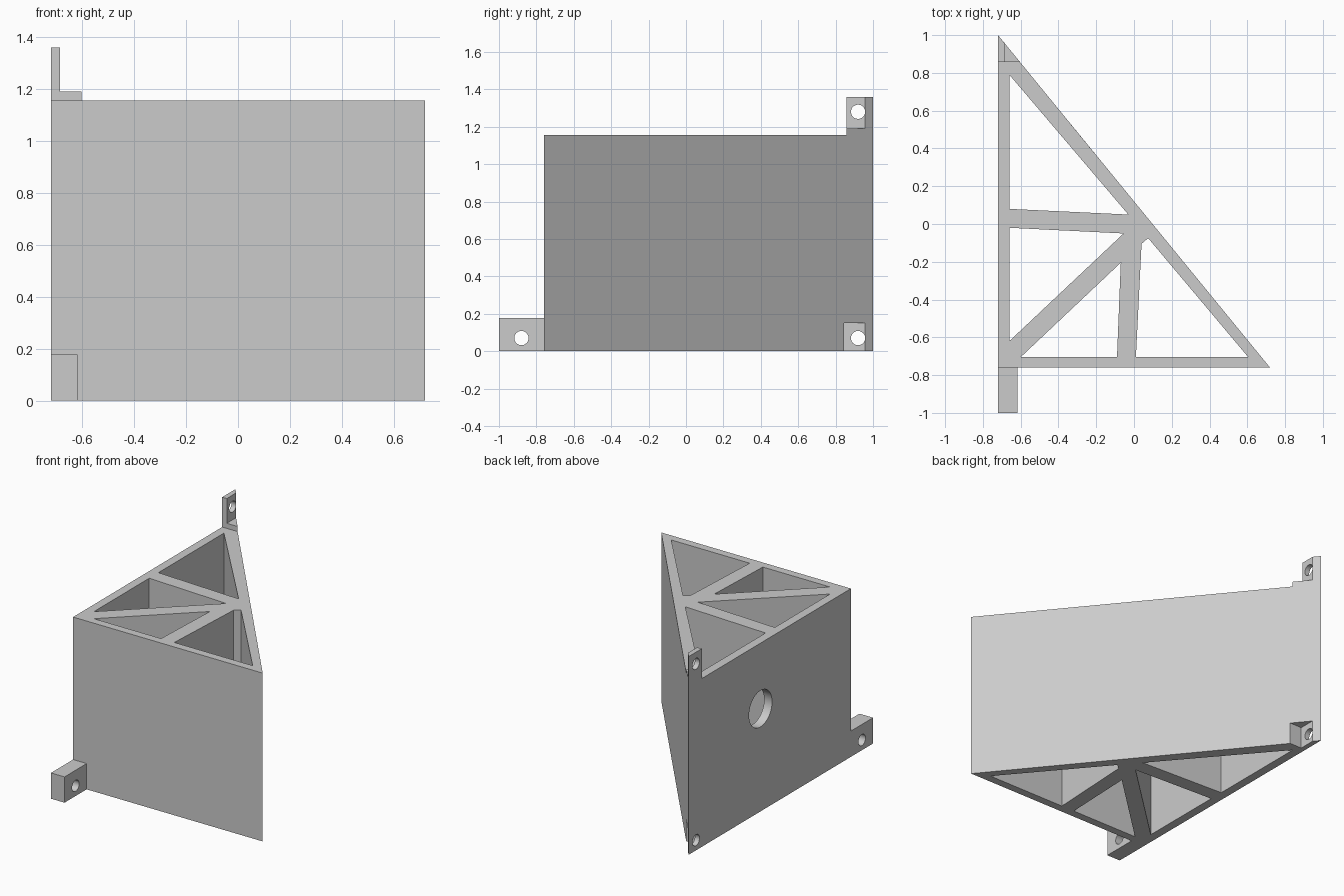
import bpy
import bmesh
from math import radians
from mathutils import Matrix

old = bpy.data.objects.get("Cube")
if old:
    bpy.data.objects.remove(old, do_unlink=True)

grey = bpy.data.materials.new("plain grey")
grey.use_nodes = True
grey.diffuse_color = (0.6, 0.6, 0.6, 1)
grey.node_tree.nodes["Principled BSDF"].inputs["Base Color"].default_value = (0.6, 0.6, 0.6, 1)

# Main dimensions
LEFT, RIGHT = -0.72, 0.72
FRONT, BACK = -0.76, 1.0
TOP = 1.155
SLOPE = (RIGHT - LEFT) / (BACK - FRONT)
TAB = 0.035          # thickness of the mounting tabs


def slant_x(y):
    """x of the slanted wall at depth y."""
    return LEFT + (BACK - y) * SLOPE


def make_object(name, bm):
    bmesh.ops.recalc_face_normals(bm, faces=bm.faces)
    mesh = bpy.data.meshes.new(name)
    bm.to_mesh(mesh)
    bm.free()
    mesh.materials.append(grey)
    obj = bpy.data.objects.new(name, mesh)
    bpy.context.collection.objects.link(obj)
    return obj


def prism(name, outline, z0, z1):
    """Upright prism from an outline in plan."""
    bm = bmesh.new()
    base = bm.faces.new([bm.verts.new((x, y, z0)) for x, y in outline])
    top = bmesh.ops.extrude_face_region(bm, geom=[base])["geom"]
    bmesh.ops.translate(bm, vec=(0, 0, z1 - z0),
                        verts=[v for v in top if isinstance(v, bmesh.types.BMVert)])
    return make_object(name, bm)


def box(name, x0, x1, y0, y1, z0, z1):
    return prism(name, [(x0, y0), (x1, y0), (x1, y1), (x0, y1)], z0, z1)


def bore(y, z, radius, depth):
    """Round cutter along x through the left side."""
    bm = bmesh.new()
    bmesh.ops.create_cone(bm, cap_ends=True, segments=48, radius1=radius, radius2=radius,
                          depth=2 * depth,
                          matrix=Matrix.Translation((LEFT, y, z)) @ Matrix.Rotation(radians(90), 4, "Y"))
    return make_object("bore_cutter", bm)


def combine(target, other, operation):
    """Apply a boolean and remove the helper."""
    other.hide_render = True
    mod = target.modifiers.new("cut", "BOOLEAN")
    mod.operation = operation
    mod.solver = "EXACT"
    mod.object = other
    bpy.context.view_layer.objects.active = target
    bpy.ops.object.modifier_apply(modifier=mod.name)
    bpy.data.objects.remove(other, do_unlink=True)


# Triangular body with four through pockets that leave the ribs
body = prism("triangular_body", [(LEFT, FRONT), (RIGHT, FRONT), (LEFT, BACK)], 0, TOP)
pockets = [
    [(-0.66, 0.79), (-0.66, 0.08), (-0.03, 0.05)],
    [(-0.66, -0.02), (-0.055, -0.05), (-0.66, -0.62)],
    [(-0.60, -0.705), (-0.07, -0.205), (-0.09, -0.705)],
    [(0.01, -0.705), (0.04, -0.105), (0.075, -0.075), (0.605, -0.705)],
]
for outline in pockets:
    combine(body, prism("pocket_cutter", outline, -0.1, TOP + 0.1), "DIFFERENCE")

# Notch at the lower back corner, leaving a thin tab with a screw hole
combine(body, box("notch_cutter", LEFT + TAB, -0.4, 0.845, 1.1, -0.1, 0.15), "DIFFERENCE")
combine(body, bore(0.92, 0.07, 0.038, 0.1), "DIFFERENCE")

# Large round opening in the left wall
combine(body, bore(0.22, 0.705, 0.125, 0.15), "DIFFERENCE")

# Upper tab: a low foot and a thin upright, both flush with the slanted wall
foot_y = 0.857
foot = prism("upper_tab_foot", [(LEFT, foot_y), (slant_x(foot_y), foot_y), (LEFT, BACK)], TOP, 1.19)
edge_y = BACK - TAB / SLOPE
upright = prism("upper_tab", [(LEFT, foot_y), (LEFT + TAB, foot_y), (LEFT + TAB, edge_y), (LEFT, BACK)],
                1.19, 1.36)
combine(upright, bore(0.92, 1.28, 0.038, 0.1), "DIFFERENCE")

# Front lug with a screw hole
lug = box("front_lug", LEFT, -0.617, -1.0, FRONT, 0, 0.177)
combine(lug, bore(-0.88, 0.07, 0.038, 0.3), "DIFFERENCE")

# Smooth bores, sharp edges elsewhere
bpy.ops.object.select_all(action="DESELECT")
for obj in (body, foot, upright, lug):
    obj.select_set(True)
bpy.context.view_layer.objects.active = body
bpy.ops.object.shade_smooth_by_angle(angle=radians(30))
